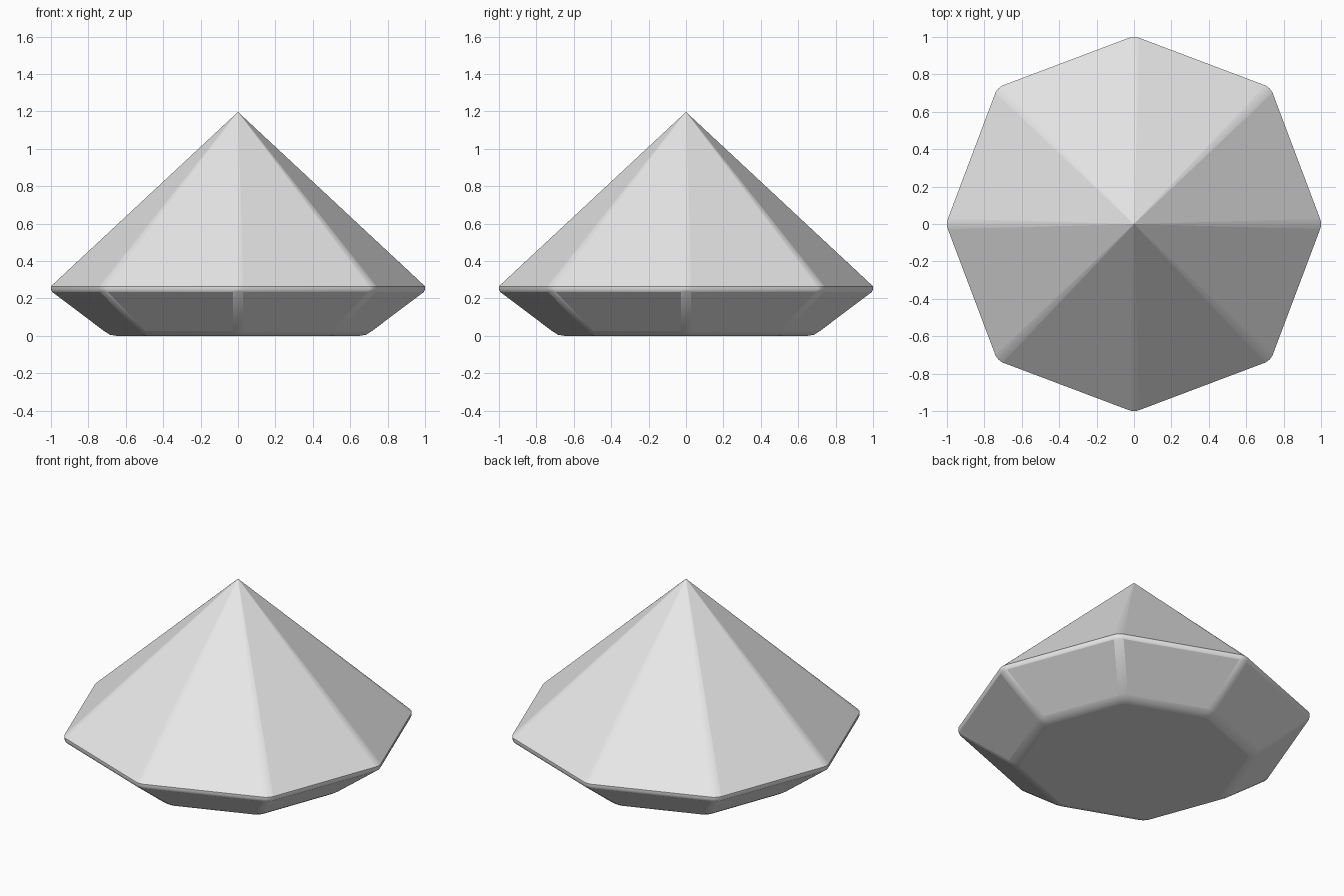
import bpy, bmesh
from math import cos, sin, pi

cube = bpy.data.objects.get("Cube")
if cube:
    bpy.data.objects.remove(cube, do_unlink=True)

SIDES = 8          # facets around the stone
STEPS = 4          # strips in each rounded corner
HALF_WIDTH = 0.028  # half the width of a rounded corner
BULGE = 0.005
DIAGONAL = 1.025   # diagonal corners reach slightly further out

# Radius and height: base edge, lower facets, girdle
PROFILE = [(0.65, 0), (0.685, 0.006), (0.715, 0.025),
           (0.994, 0.235), (1.0, 0.25), (1.0, 0.265)]
APEX_HEIGHT = 1.197
LOWER_FACET = 2    # profile band holding the large lower facets


def ring(bm, radius, z):
    """One rounded octagon of vertices."""
    verts = []
    for k in range(SIDES):
        a = k * 2 * pi / SIDES
        reach = radius * (DIAGONAL if k % 2 else 1)
        for i in range(STEPS + 1):
            t = 2 * i / STEPS - 1
            r, s = reach - BULGE * t * t, HALF_WIDTH * t
            verts.append(bm.verts.new((r * cos(a) - s * sin(a),
                                       r * sin(a) + s * cos(a), z)))
    return verts


bm = bmesh.new()
rings = [ring(bm, r, z) for r, z in PROFILE]
apex = bm.verts.new((0, 0, APEX_HEIGHT))
count = len(rings[0])

# Flat base
bm.faces.new(list(reversed(rings[0])))

# Lower facets, girdle and crown; only the rounded strips are smooth
for i in range(count):
    j = (i + 1) % count
    corner = i % (STEPS + 1) < STEPS
    for band, (low, high) in enumerate(zip(rings, rings[1:])):
        face = bm.faces.new((low[i], low[j], high[j], high[i]))
        face.smooth = corner or band != LOWER_FACET
    crown = bm.faces.new((rings[-1][i], rings[-1][j], apex))
    crown.smooth = corner

# Crisp rim between girdle and crown
rim = set(rings[-1])
for edge in bm.edges:
    if edge.verts[0] in rim and edge.verts[1] in rim:
        edge.smooth = False

mesh = bpy.data.meshes.new("gemstone")
bm.to_mesh(mesh)
bm.free()

# Pale grey material
grey = bpy.data.materials.new("pale_grey")
grey.use_nodes = True
colour = (0.8, 0.8, 0.8, 1)
grey.diffuse_color = colour
for node in grey.node_tree.nodes:
    if node.type == "BSDF_PRINCIPLED":
        node.inputs["Base Color"].default_value = colour
mesh.materials.append(grey)

gemstone = bpy.data.objects.new("gemstone", mesh)
bpy.context.collection.objects.link(gemstone)
